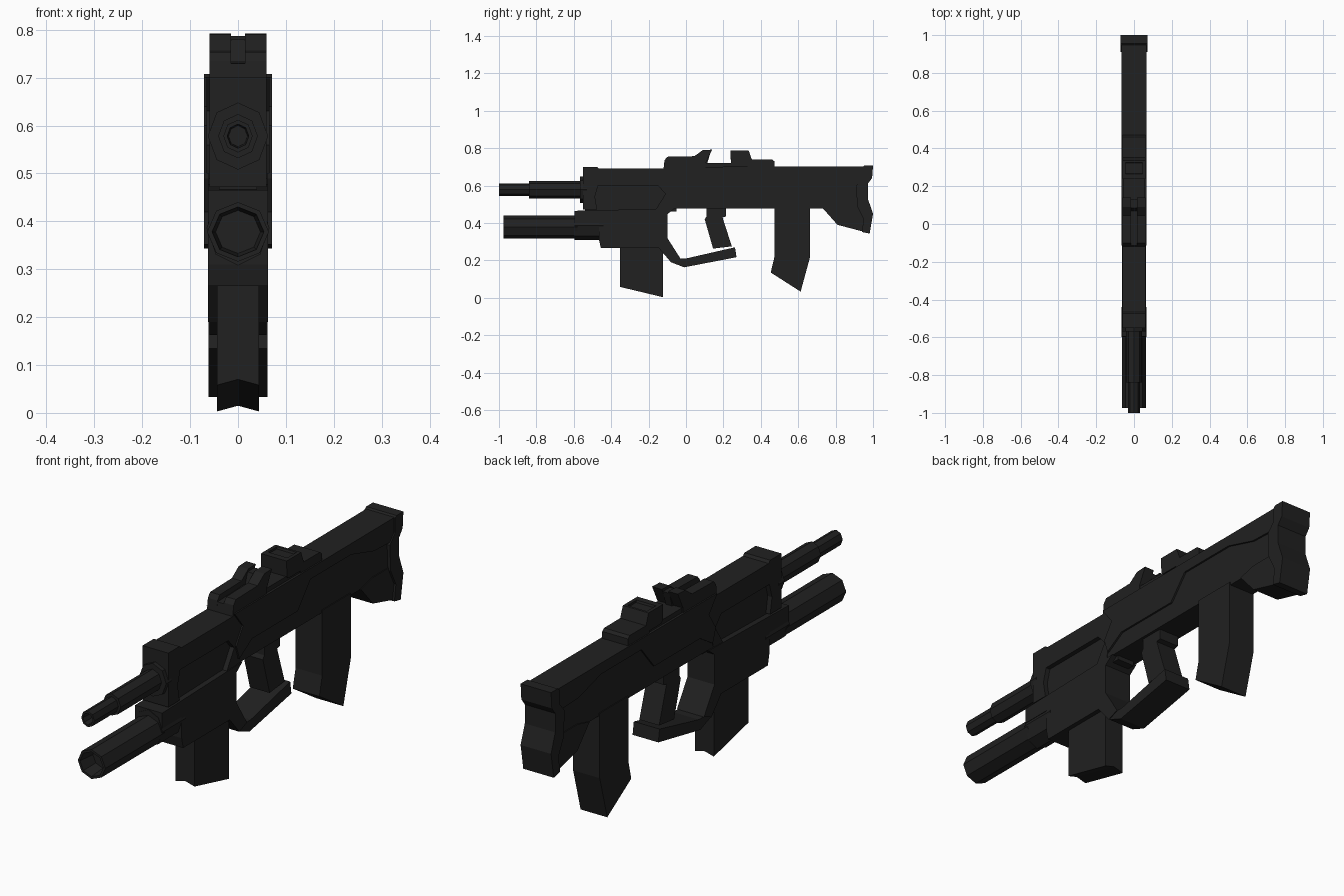
import bpy, bmesh, math

dark = bpy.data.materials.new("dark_metal")
dark.diffuse_color = (0.015, 0.015, 0.015, 1)


def finish(bm, name, chamfer=0):
    bmesh.ops.recalc_face_normals(bm, faces=bm.faces)
    me = bpy.data.meshes.new(name)
    bm.to_mesh(me)
    bm.free()
    me.materials.append(dark)
    ob = bpy.data.objects.new(name, me)
    bpy.context.collection.objects.link(ob)
    if chamfer:
        mod = ob.modifiers.new("chamfer", 'BEVEL')
        mod.width = chamfer
        mod.segments = 1
        mod.limit_method = 'ANGLE'
        mod.angle_limit = math.radians(60)
    return ob


def prism(name, pts, hw, x0=None, chamfer=0):
    """Side profile of (y, z) points extruded across x."""
    bm = bmesh.new()
    start = -hw if x0 is None else x0
    face = bm.faces.new([bm.verts.new((start, y, z)) for y, z in pts])
    out = bmesh.ops.extrude_face_region(bm, geom=[face])
    for v in out["geom"]:
        if isinstance(v, bmesh.types.BMVert):
            v.co.x = hw
    return finish(bm, name, chamfer)


def box(y0, y1, z0, z1):
    return [(y0, z0), (y0, z1), (y1, z1), (y1, z0)]


def tube(name, rings, zc, sx=1.0):
    """Eight-sided turned part along y from (y, radius) rings."""
    bm = bmesh.new()
    loops = []
    for y, r in rings:
        loops.append([bm.verts.new((sx * r * math.sin(k * math.pi / 4), y,
                                    zc + r * math.cos(k * math.pi / 4))) for k in range(8)])
    for a, b in zip(loops, loops[1:]):
        for k in range(8):
            bm.faces.new((a[k], a[(k + 1) % 8], b[(k + 1) % 8], b[k]))
    bm.faces.new(loops[0])
    bm.faces.new(loops[-1])
    return finish(bm, name)


# Barrels with hollow muzzles
tube("upper_barrel", [(-0.95, 0.022), (-1.0, 0.025), (-1.0, 0.034), (-0.84, 0.034), (-0.84, 0.046),
                      (-0.568, 0.046), (-0.568, 0.07), (-0.53, 0.07)], 0.578, 0.9)
tube("lower_barrel", [(-0.9, 0.045), (-0.975, 0.052), (-0.975, 0.062), (-0.58, 0.062)], 0.378, 1.04)
tube("lower_barrel_sleeve", [(-0.597, 0.078), (-0.44, 0.078)], 0.386, 0.84)

# Handguard: narrow core inside a frame that leaves a side recess
prism("handguard_core", box(-0.54, -0.05, 0.46, 0.68), 0.04)
prism("handguard_frame", [(-0.55, 0.472), (-0.55, 0.70), (-0.475, 0.70), (-0.465, 0.69), (-0.11, 0.69),
                          (-0.06, 0.63), (-0.10, 0.465), (-0.16, 0.475), (-0.11, 0.555), (-0.15, 0.60),
                          (-0.47, 0.60), (-0.487, 0.54), (-0.475, 0.472)], 0.06)

# Lower housing
prism("lower_housing", [(-0.595, 0.40), (-0.595, 0.465), (-0.06, 0.478), (-0.10, 0.447), (-0.10, 0.32),
                        (-0.03, 0.21), (-0.08, 0.19), (-0.145, 0.265), (-0.455, 0.265),
                        (-0.465, 0.31), (-0.465, 0.40)], 0.063)
prism("trigger_guard", [(-0.05, 0.24), (-0.03, 0.21), (0.0, 0.21), (0.262, 0.27), (0.27, 0.217),
                        (-0.01, 0.163), (-0.08, 0.19)], 0.06)

# Front magazine with a notched underside
bm = bmesh.new()
rings = []
for y, z in ((-0.352, 0.058), (-0.122, 0.003)):
    rings.append([bm.verts.new((x, y, h)) for x, h in
                  ((-0.044, 0.3), (0.044, 0.3), (0.044, z), (0, z + 0.012), (-0.044, z))])
for k in range(5):
    bm.faces.new((rings[0][k], rings[0][(k + 1) % 5], rings[1][(k + 1) % 5], rings[1][k]))
for r in rings:
    bm.faces.new(r)
finish(bm, "front_magazine")

# Main body, raised side plate and stock
prism("receiver", [(-0.12, 0.69), (-0.07, 0.63), (-0.10, 0.56), (-0.10, 0.45), (-0.06, 0.478),
                   (0.74, 0.478), (0.95, 0.478), (0.95, 0.695), (-0.1, 0.70)], 0.058)
prism("receiver_side_plate", [(-0.115, 0.70), (-0.06, 0.63), (-0.105, 0.56), (-0.085, 0.50), (0.0, 0.553),
                              (0.305, 0.553), (0.39, 0.655), (0.66, 0.655), (0.81, 0.612),
                              (0.95, 0.607), (0.95, 0.702)], 0.066)
prism("stock_lower", [(0.73, 0.48), (0.81, 0.50), (0.95, 0.50), (0.955, 0.352), (0.81, 0.39)], 0.062)
prism("butt_pad", [(0.945, 0.70), (0.955, 0.708), (1.0, 0.708), (0.995, 0.64), (0.972, 0.61), (0.972, 0.53),
                   (1.0, 0.45), (0.982, 0.343), (0.94, 0.352), (0.95, 0.42), (0.915, 0.49),
                   (0.91, 0.60), (0.945, 0.64)], 0.071)

# Rear magazine
prism("rear_magazine", [(0.472, 0.49), (0.663, 0.49), (0.663, 0.217), (0.613, 0.033),
                        (0.453, 0.135), (0.472, 0.215)], 0.062)

# Grip
prism("grip", [(0.11, 0.49), (0.11, 0.435), (0.10, 0.42), (0.145, 0.263), (0.245, 0.275),
               (0.195, 0.43), (0.215, 0.435), (0.215, 0.49)], 0.046)

# Front sight: two cheeks with a centre groove
cheek = [(-0.12, 0.69), (-0.115, 0.735), (-0.10, 0.754), (0.045, 0.757), (0.09, 0.79),
         (0.14, 0.792), (0.105, 0.72), (0.105, 0.69)]
prism("front_sight_right", cheek, 0.06, 0.015)
prism("front_sight_left", cheek, -0.015, -0.06)
prism("front_sight_centre", [(-0.12, 0.69), (-0.115, 0.73), (0.07, 0.735), (0.085, 0.78),
                             (0.132, 0.78), (0.105, 0.69)], 0.015)

# Rear sight on its rail
prism("sight_rail", box(0.09, 0.36, 0.69, 0.72), 0.056)
prism("rear_sight_base", [(0.33, 0.69), (0.33, 0.74), (0.46, 0.74), (0.472, 0.73), (0.472, 0.69)], 0.06)
rear = [(0.24, 0.72), (0.238, 0.787), (0.335, 0.787), (0.352, 0.74), (0.352, 0.71), (0.25, 0.71)]
prism("rear_sight_right", rear, 0.06, 0.045)
prism("rear_sight_left", rear, -0.045, -0.06)
prism("rear_sight_centre", [(0.24, 0.71), (0.238, 0.787), (0.265, 0.787), (0.268, 0.778), (0.322, 0.778),
                            (0.325, 0.787), (0.335, 0.787), (0.352, 0.74), (0.352, 0.71)], 0.045)
